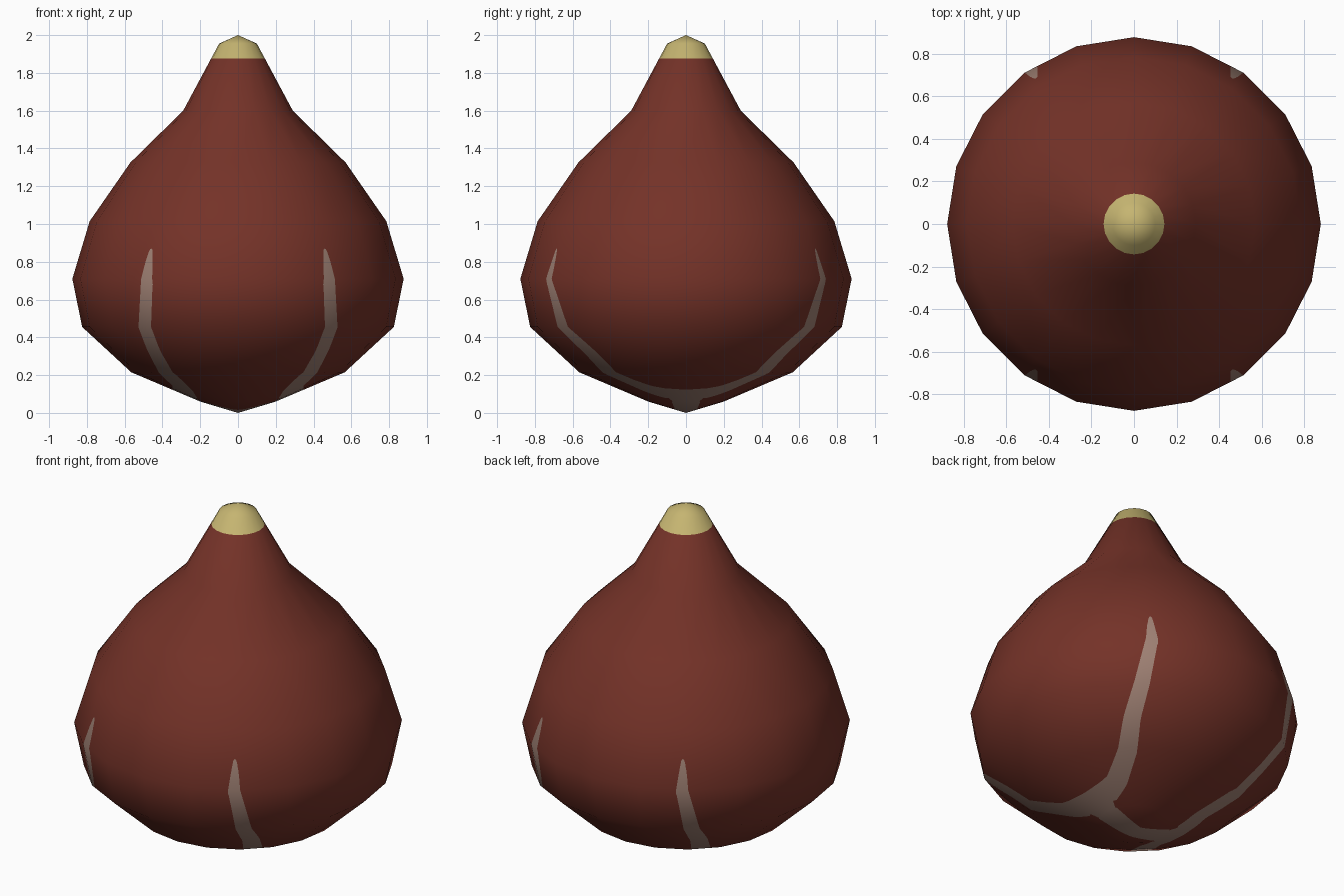
import bpy, bmesh, math
from mathutils import Vector

if "Cube" in bpy.data.objects:
    bpy.data.objects.remove(bpy.data.objects["Cube"])

SIDES = 20
# Silhouette from base pole to tip: (radius, height)
PROFILE = [(0, 0), (0.2, 0.06), (0.565, 0.215), (0.825, 0.455), (0.877, 0.71),
           (0.785, 1.015), (0.57, 1.325), (0.29, 1.6), (0.1, 1.955), (0, 2)]
CAP_Z = 1.875

# One quarter of the pale split marks: centre line point and half width (mirrored in x and y)
SPLIT = [((0, 0, 0), 0.055), ((0.27, 0, 0.09), 0.085), ((0.29, 0.2, 0.125), 0.058),
         ((0.37, 0.387, 0.205), 0.052), ((0.45, 0.52, 0.32), 0.047), ((0.495, 0.655, 0.455), 0.042),
         ((0.483, 0.725, 0.70), 0.034), ((0.465, 0.69, 0.865), 0.013)]
SPLIT = [(Vector(p), w) for p, w in SPLIT]


def split_distance(co):
    """Signed distance to the edge of the split marks (negative inside)."""
    p = Vector((abs(co.x), abs(co.y), co.z))
    best = 9
    for (a, wa), (b, wb) in zip(SPLIT, SPLIT[1:]):
        t = max(0, min(1, (p - a).dot(b - a) / (b - a).length_squared))
        best = min(best, (p - a.lerp(b, t)).length - wa - (wb - wa) * t)
    return best


def material(name, rgb):
    m = bpy.data.materials.new(name)
    m.diffuse_color = (*rgb, 1)
    m.use_nodes = True
    m.node_tree.nodes["Principled BSDF"].inputs["Base Color"].default_value = m.diffuse_color
    return m


# Outline normals, averaged at each profile point
seg = [Vector((b[1] - a[1], a[0] - b[0])).normalized() for a, b in zip(PROFILE, PROFILE[1:])]
NORMALS = [Vector((0, -1))] + [(a + b).normalized() for a, b in zip(seg, seg[1:])] + [Vector((0, 1))]


def smooth_normal(co):
    for i in range(len(PROFILE) - 1):
        z0, z1 = PROFILE[i][1], PROFILE[i + 1][1]
        if co.z <= z1 or i == len(PROFILE) - 2:
            n = NORMALS[i].lerp(NORMALS[i + 1], max(0, min(1, (co.z - z0) / (z1 - z0))))
            break
    a = math.atan2(co.y, co.x)
    return Vector((n.x * math.cos(a), n.x * math.sin(a), n.y)).normalized()


# Fruit body: revolved profile
bm = bmesh.new()
rings = []
for r, z in PROFILE:
    n = SIDES if r else 1
    rings.append([bm.verts.new((r * math.cos(math.tau * k / SIDES),
                                r * math.sin(math.tau * k / SIDES), z)) for k in range(n)])
for lo, hi in zip(rings, rings[1:]):
    for k in range(SIDES):
        j = (k + 1) % SIDES
        loop = [lo[k % len(lo)], lo[j % len(lo)], hi[j % len(hi)], hi[k % len(hi)]]
        bm.faces.new(list(dict.fromkeys(loop)))

# Cut the stem cap boundary
bmesh.ops.bisect_plane(bm, geom=bm.verts[:] + bm.edges[:] + bm.faces[:],
                       plane_co=(0, 0, CAP_Z), plane_no=(0, 0, 1))

# Refine the lower half, then cut the outline of the split marks into it
low = [e for e in bm.edges if max(v.co.z for v in e.verts) < 1.02]
bmesh.ops.subdivide_edges(bm, edges=low, cuts=7, use_grid_fill=True)
bmesh.ops.triangulate(bm, faces=[f for f in bm.faces if f.calc_center_median().z < 1.0])
dist = {v: split_distance(v.co) for v in bm.verts}
cuts = []
for e in bm.edges[:]:
    a, b = e.verts
    if dist[a] * dist[b] < 0:
        cuts.append(bmesh.utils.edge_split(e, a, dist[a] / (dist[a] - dist[b]))[1])
bmesh.ops.connect_verts(bm, verts=cuts)

# Colour by height and by the split rule
for f in bm.faces:
    c = f.calc_center_median()
    f.smooth = True
    f.material_index = 1 if c.z > CAP_Z else 2 if split_distance(c) < 0 else 0
bmesh.ops.recalc_face_normals(bm, faces=bm.faces[:])

mesh = bpy.data.meshes.new("fruit_body")
bm.to_mesh(mesh)
bm.free()
mesh.materials.append(material("dark red skin", (0.175, 0.032, 0.021)))
mesh.materials.append(material("yellow green stem", (0.56, 0.46, 0.165)))
mesh.materials.append(material("pale split", (0.35, 0.22, 0.175)))
mesh.normals_split_custom_set_from_vertices([smooth_normal(v.co) for v in mesh.vertices])
obj = bpy.data.objects.new("fruit_body", mesh)
bpy.context.collection.objects.link(obj)
